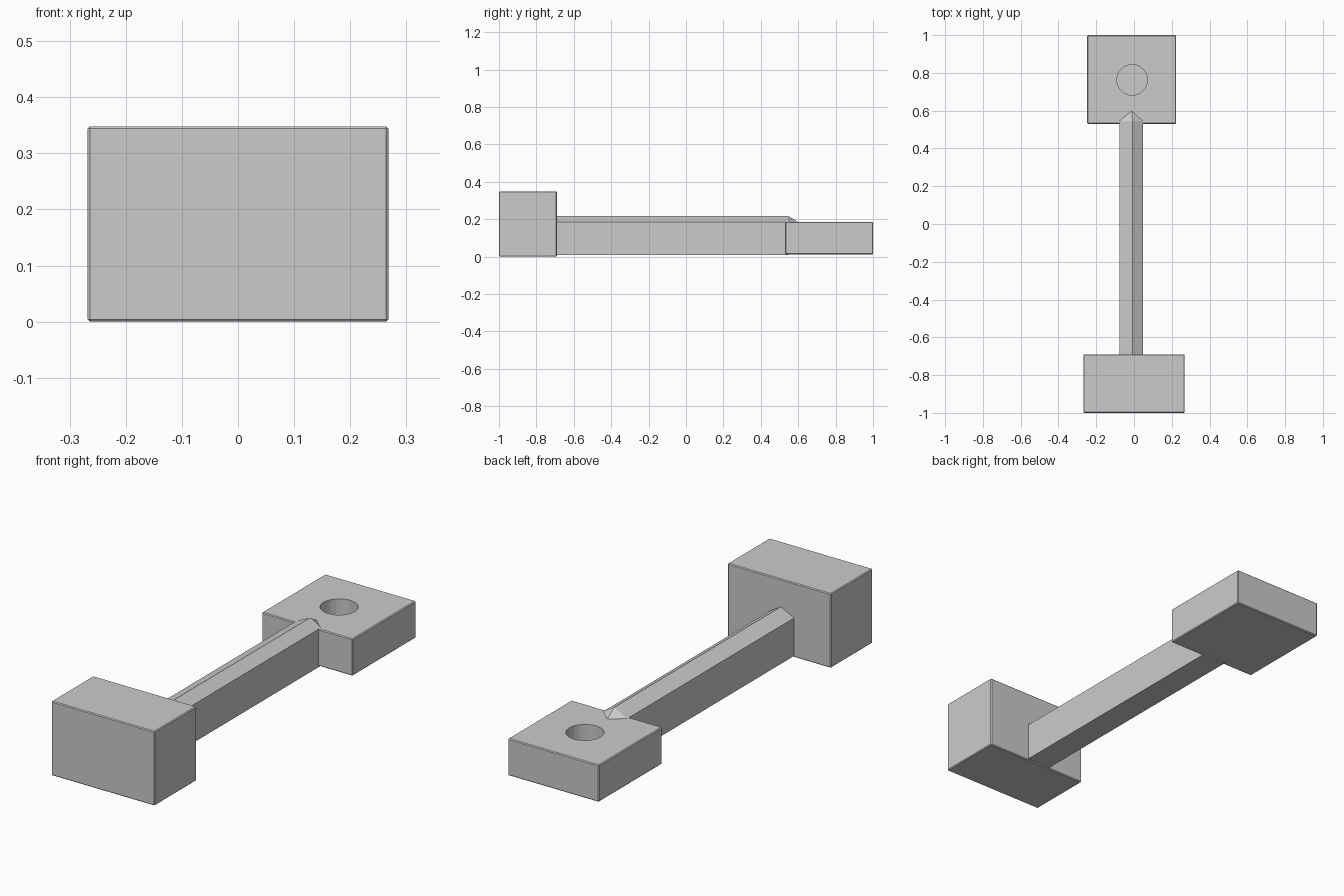
import bpy, bmesh
from mathutils import Matrix

if "Cube" in bpy.data.objects:
    bpy.data.objects.remove(bpy.data.objects["Cube"])


def make_object(name, bm):
    bmesh.ops.recalc_face_normals(bm, faces=bm.faces[:])
    mesh = bpy.data.meshes.new(name)
    bm.to_mesh(mesh)
    bm.free()
    obj = bpy.data.objects.new(name, mesh)
    bpy.context.collection.objects.link(obj)
    return obj


def make_block(name, lo, hi, bevel):
    size = [b - a for a, b in zip(lo, hi)]
    mid = [(a + b) / 2 for a, b in zip(lo, hi)]
    bm = bmesh.new()
    mat = Matrix.Translation(mid) @ Matrix.Diagonal((*size, 1))
    bmesh.ops.create_cube(bm, size=1, matrix=mat)
    obj = make_object(name, bm)
    mod = obj.modifiers.new("edge_chamfer", 'BEVEL')
    mod.width = bevel
    mod.segments = 1
    return obj


# Tall block at the front
make_block("front_block", (-0.268, -1.0, 0.0), (0.268, -0.69, 0.348), 0.004)

# Low square block at the back
back = make_block("back_block", (-0.248, 0.53, 0.012), (0.223, 1.0, 0.185), 0.004)

# Blind round hole in the back block
bm = bmesh.new()
bmesh.ops.create_cone(bm, cap_ends=True, segments=32, radius1=0.081, radius2=0.081,
                      depth=0.28, matrix=Matrix.Translation((-0.01, 0.763, 0.17)))
cutter = make_object("hole_cutter", bm)
cutter.hide_render = True
cutter.hide_set(True)
cut = back.modifiers.new("hole", 'BOOLEAN')
cut.operation = 'DIFFERENCE'
cut.solver = 'EXACT'
cut.object = cutter

# Ridged connecting bar with a pointed back end
profile = [(-0.078, 0.007), (0.047, 0.007), (0.047, 0.185), (-0.008, 0.218), (-0.078, 0.185)]
bm = bmesh.new()
front = [bm.verts.new((x, -0.70, z)) for x, z in profile]
rear = [bm.verts.new((x, 0.545, z)) for x, z in profile]
tip = bm.verts.new((-0.012, 0.60, 0.184))
bm.faces.new(front)
for i in range(5):
    j = (i + 1) % 5
    bm.faces.new((front[i], front[j], rear[j], rear[i]))
    bm.faces.new((rear[i], rear[j], tip))
# keep the point out of the hole-side void by meeting the block's top face
make_object("connecting_bar", bm)
